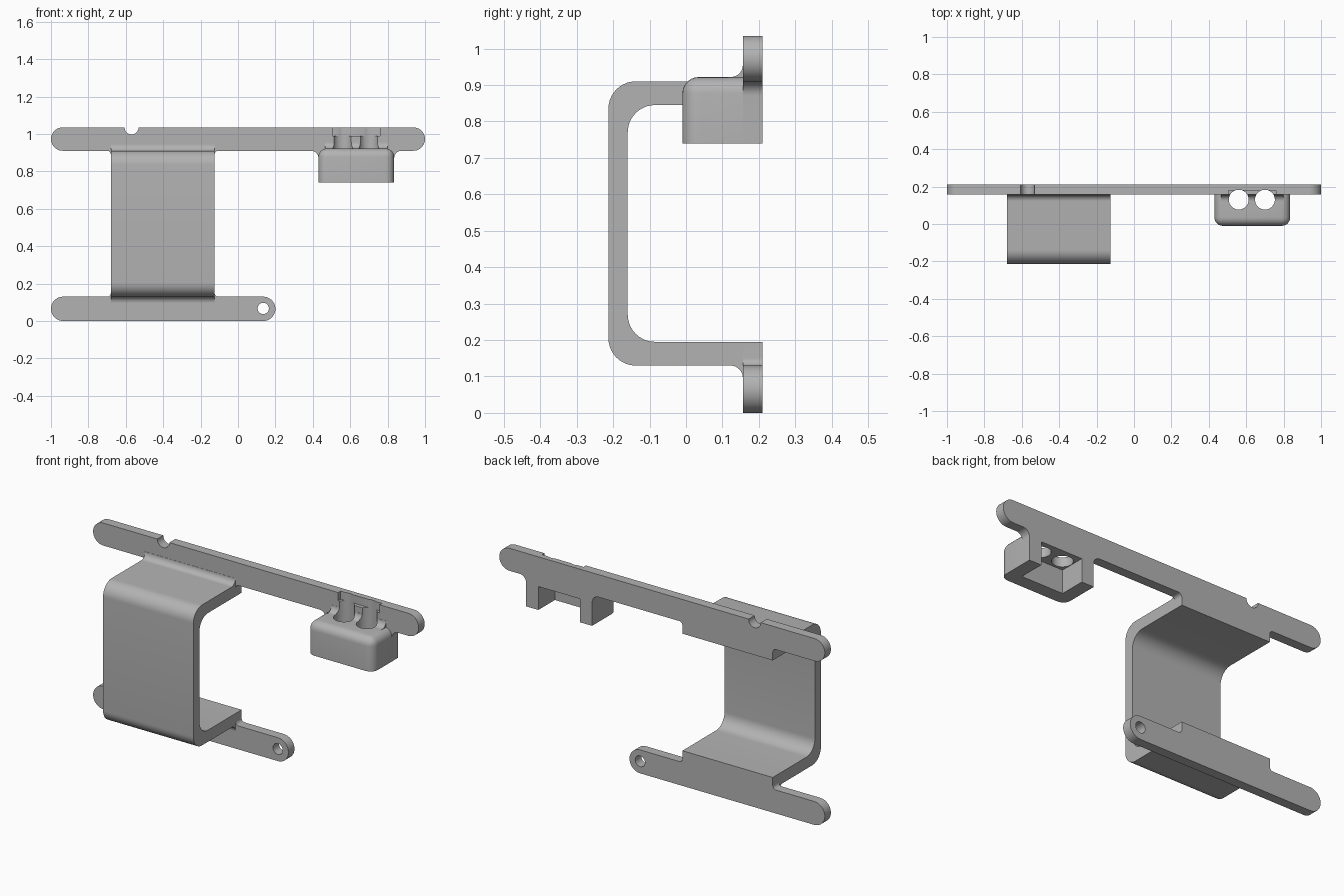
import bpy, bmesh, math
from mathutils import Vector

cube = bpy.data.objects.get("Cube")
if cube:
    bpy.data.objects.remove(cube, do_unlink=True)

GREY = bpy.data.materials.new("plain grey")
GREY.use_nodes = True
GREY.diffuse_color = (0.45, 0.45, 0.45, 1)
GREY.node_tree.nodes["Principled BSDF"].inputs["Base Color"].default_value = (0.45, 0.45, 0.45, 1)

BACK, FACE = 0.21, 0.157          # rear and front planes of the rails
STRAP_X = (-0.68, -0.125)
HOLE_X = (0.56, 0.70)             # vertical holes of the clip


def make(name, bm):
    bmesh.ops.recalc_face_normals(bm, faces=bm.faces)
    me = bpy.data.meshes.new(name)
    bm.to_mesh(me)
    bm.free()
    me.materials.append(GREY)
    ob = bpy.data.objects.new(name, me)
    bpy.context.collection.objects.link(ob)
    return ob


def rounded(corners, steps=10):
    """Outline from (u, v[, radius]) corners, with arcs at the rounded ones."""
    out = []
    n = len(corners)
    for i, c in enumerate(corners):
        p = Vector(c[:2])
        if len(c) < 3:
            pts = [p]
        else:
            a = (Vector(corners[i - 1][:2]) - p).normalized()
            b = (Vector(corners[(i + 1) % n][:2]) - p).normalized()
            half = a.angle(b) / 2
            r = c[2]
            centre = p + (a + b).normalized() * (r / math.sin(half))
            start = p + a * (r / math.tan(half)) - centre
            end = p + b * (r / math.tan(half)) - centre
            sweep = math.pi - 2 * half
            pts = [centre + (start * math.sin((1 - k / steps) * sweep)
                             + end * math.sin(k / steps * sweep)) / math.sin(sweep)
                   for k in range(steps + 1)]
        for q in pts:
            if not out or (q - out[-1]).length > 1e-4:
                out.append(q)
    if (out[0] - out[-1]).length < 1e-4:
        out.pop()
    return out


def prism(name, corners, axis, lo, hi):
    """Extrude a rounded outline along x (outline in yz) or y (outline in xz)."""
    bm = bmesh.new()
    place = (lambda u, v: (lo, u, v)) if axis == "x" else (lambda u, v: (u, lo, v))
    f = bm.faces.new([bm.verts.new(place(*p)) for p in rounded(corners)])
    ext = bmesh.ops.extrude_face_region(bm, geom=[f])["geom"]
    d = hi - lo
    bmesh.ops.translate(bm, verts=[g for g in ext if isinstance(g, bmesh.types.BMVert)],
                        vec=(d, 0, 0) if axis == "x" else (0, d, 0))
    return make(name, bm)


def box(name, x, y, z, bevel=0):
    bm = bmesh.new()
    bmesh.ops.create_cube(bm, size=1)
    for v in bm.verts:
        v.co = [r[0] if c < 0 else r[1] for c, r in zip(v.co, (x, y, z))]
    if bevel:
        # round every edge except those on the bottom and the back
        edges = [e for e in bm.edges
                 if not all(v.co.z < z[0] + 1e-5 for v in e.verts)
                 and not all(v.co.y > y[1] - 1e-5 for v in e.verts)]
        bmesh.ops.bevel(bm, geom=edges, offset=bevel, segments=6, profile=0.5,
                        affect="EDGES", clamp_overlap=True)
    return make(name, bm)


def cylinder(name, centre, radius, length, axis):
    bm = bmesh.new()
    bmesh.ops.create_cone(bm, cap_ends=True, segments=40, radius1=radius,
                          radius2=radius, depth=length)
    for v in bm.verts:
        if axis == "y":
            v.co = (v.co.x, v.co.z, v.co.y)
        v.co += Vector(centre)
    return make(name, bm)


def combine(ob, other, operation="DIFFERENCE"):
    """Apply a boolean and discard the helper."""
    other.hide_render = True
    mod = ob.modifiers.new("boolean", "BOOLEAN")
    mod.operation = operation
    mod.solver = "EXACT"
    mod.object = other
    bpy.context.view_layer.objects.active = ob
    bpy.ops.object.modifier_apply(modifier=mod.name)
    bpy.data.objects.remove(other, do_unlink=True)


def drill(ob, xs, z):
    for x in xs:
        combine(ob, cylinder("cutter", (x, 0.18, z), 0.03, 0.3, "y"))


def bore(ob):
    for x in HOLE_X:
        combine(ob, cylinder("cutter", (x, 0.13, 1.0), 0.053, 0.8, "z"))


# Upper rail: rounded ends, top notch, tab behind the strap, legs behind the clip
x0, x1 = STRAP_X
upper_rail = prism("upper_rail", [
    (-1, 0.91, 0.0625), (x0, 0.91, 0.02), (x0, 0.845), (x1, 0.845), (x1, 0.91, 0.02),
    (0.43, 0.91, 0.04), (0.43, 0.74), (0.505, 0.74), (0.505, 0.87),
    (0.76, 0.87), (0.76, 0.74), (0.835, 0.74), (0.835, 0.91, 0.04),
    (1, 0.91, 0.0625), (1, 1.035, 0.0625),
    (-0.532, 1.035), (-0.532, 0.997, 0.037), (-0.606, 0.997, 0.037), (-0.606, 1.035),
    (-1, 1.035, 0.0625)], "y", FACE, BACK)
drill(upper_rail, (-0.935, 0.135, 0.935), 0.973)
# shallow recess and the two grooves above the clip
combine(upper_rail, box("cutter", (0.505, 0.76), (0.1, 0.178), (0.99, 1.1)))
bore(upper_rail)

# Lower rail: shorter, with a tab behind the strap
lower_rail = prism("lower_rail", [
    (-1, 0, 0.065), (0.2, 0, 0.065), (0.2, 0.13, 0.065), (x1, 0.13, 0.02), (x1, 0.195),
    (x0, 0.195), (x0, 0.13, 0.02), (-1, 0.13, 0.065)], "y", FACE, BACK)
drill(lower_rail, (-0.935, 0.135), 0.067)

# C-shaped strap, filleted where it meets both rails
strap = prism("strap", [
    (FACE, 0.195), (-0.16, 0.195, 0.075), (-0.16, 0.845, 0.075), (FACE, 0.845),
    (FACE, 0.945), (FACE - 0.001, 0.945), (FACE - 0.001, 0.91, 0.034),
    (-0.213, 0.91, 0.075), (-0.213, 0.13, 0.075),
    (FACE - 0.001, 0.13, 0.034), (FACE - 0.001, 0.095), (FACE, 0.095)], "x", x0, x1)

# Clip: rounded hood, open below and at the back, with two vertical holes
clip = box("clip", (0.43, 0.835), (-0.01, FACE), (0.74, 0.922), 0.045)
fillet = prism("fillet", [
    (FACE, 0.9), (FACE, 0.956), (FACE - 0.001, 0.956), (FACE - 0.001, 0.922, 0.033),
    (0.115, 0.922), (0.115, 0.9)], "x", 0.465, 0.80)
combine(clip, fillet, "UNION")
combine(clip, box("cutter", (0.505, 0.76), (0.065, 0.3), (0.6, 0.87)))
bore(clip)

# Smooth the curved faces, keep the edges sharp
bpy.ops.object.select_all(action="DESELECT")
for ob in (upper_rail, lower_rail, strap, clip):
    ob.select_set(True)
bpy.context.view_layer.objects.active = strap
bpy.ops.object.shade_smooth_by_angle(angle=math.radians(30))
